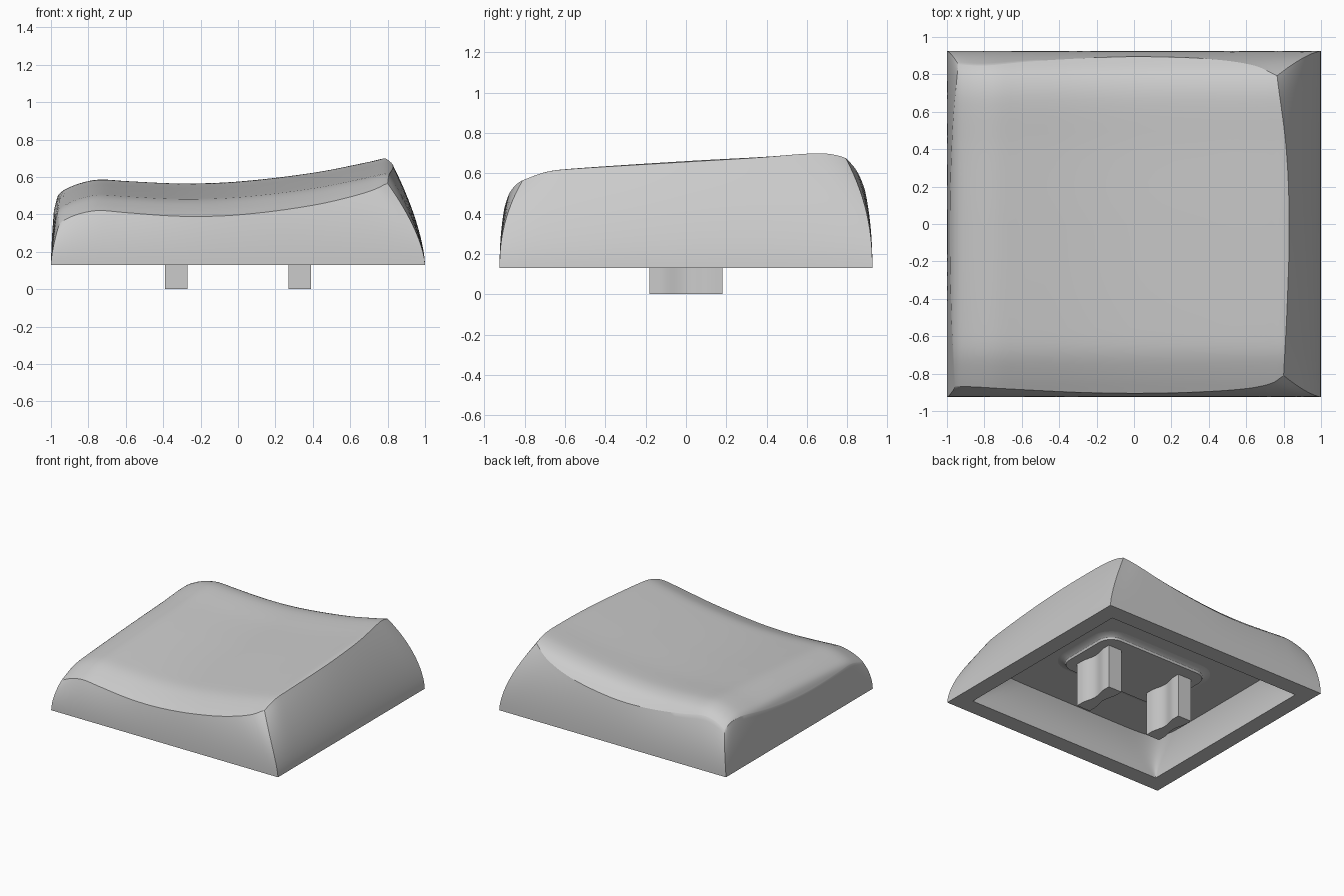
import bpy, bmesh, math

cube = bpy.data.objects.get("Cube")
if cube:
    bpy.data.objects.remove(cube, do_unlink=True)

# Single plastic colour
plastic = bpy.data.materials.new("grey_plastic")
plastic.use_nodes = True
grey = (0.6, 0.6, 0.6, 1)
plastic.diffuse_color = grey
plastic.node_tree.nodes["Principled BSDF"].inputs["Base Color"].default_value = grey

BASE_Z, CEILING_Z, PAD_Z = 0.13, 0.385, 0.35
HALF_X, HALF_Y = 1.0, 0.925
GRID, WALL = 48, 14


def smooth_curve(points):
    """Return a function that runs smoothly through the given points."""
    last = len(points) - 1

    def slope(i):
        a, b = points[max(i - 1, 0)], points[min(i + 1, last)]
        return (b[1] - a[1]) / (b[0] - a[0])

    def value(x):
        x = min(max(x, points[0][0]), points[last][0])
        i = 0
        while i < last - 1 and x > points[i + 1][0]:
            i += 1
        (x0, y0), (x1, y1) = points[i], points[i + 1]
        h = x1 - x0
        t = (x - x0) / h
        s = 1 - t
        return (y0 * s * s * (1 + 2 * t) + y1 * t * t * (3 - 2 * t)
                + h * t * s * (s * slope(i) - t * slope(i + 1)))
    return value


# Dished top: lengthwise profile plus a crosswise drop
profile = smooth_curve([(-.99, .44), (-.96, .505), (-.9, .545), (-.82, .573), (-.74, .586),
                        (-.6, .578), (-.3, .565), (0, .575), (.4, .622), (.7, .68),
                        (.79, .70), (.84, .695)])
drop = smooth_curve([(-.91, -.18), (-.81, -.135), (-.7, -.095), (-.6, -.08), (0, -.04),
                     (.4, -.018), (.66, 0), (.75, -.008), (.82, -.035), (.9, -.105)])
# Outline of the top seen from above
left_rim = smooth_curve([(-1, -.955), (-.6, -.975), (0, -.985), (.6, -.97), (1, -.94)])
right_rim = smooth_curve([(-1, .80), (-.5, .82), (0, .83), (.5, .815), (1, .765)])
front_rim = smooth_curve([(-.96, -.868), (-.85, -.871), (-.7, -.88), (-.3, -.9), (0, -.905),
                          (.3, -.9), (.6, -.88), (.74, -.85), (.8, -.81)])
back_rim = smooth_curve([(-.95, .855), (-.8, .848), (-.55, .87), (-.1, .893), (.2, .892),
                         (.45, .878), (.65, .845), (.77, .79)])


def mix(a, b, k):
    return a + (b - a) * (k + 1) / 2


def finish(name, bm):
    bmesh.ops.recalc_face_normals(bm, faces=bm.faces)
    mesh = bpy.data.meshes.new(name)
    bm.to_mesh(mesh)
    bm.free()
    mesh.materials.append(plastic)
    obj = bpy.data.objects.new(name, mesh)
    bpy.context.collection.objects.link(obj)
    bpy.ops.object.select_all(action="DESELECT")
    obj.select_set(True)
    bpy.context.view_layer.objects.active = obj
    bpy.ops.object.shade_smooth_by_angle(angle=math.radians(30))


def join_rings(bm, a, b):
    for i in range(len(a)):
        j = (i + 1) % len(a)
        bm.faces.new((a[i], a[j], b[j], b[i]))


bm = bmesh.new()

# Dished top surface of the cap
steps = [math.sin(math.pi * (i / GRID - 0.5)) for i in range(GRID + 1)]
grid = {}
for i, u in enumerate(steps):
    for j, v in enumerate(steps):
        x = mix(left_rim(v), right_rim(v), u)
        y = mix(front_rim(x), back_rim(x), v)
        grid[i, j] = bm.verts.new((x, y, profile(x) + drop(y)))
span = range(GRID)
for i in span:
    for j in span:
        bm.faces.new((grid[i, j], grid[i + 1, j], grid[i + 1, j + 1], grid[i, j + 1]))

# Bulging outer walls
border = ([(i, 0) for i in span] + [(GRID, j) for j in span]
          + [(GRID - i, GRID) for i in span] + [(0, GRID - j) for j in span])
square = [(steps[i], steps[j]) for i, j in border]
top_ring = [grid[key] for key in border]
ring = top_ring
for k in range(1, WALL + 1):
    t = 1 - k / WALL
    lower = []
    for (u, v), top in zip(square, top_ring):
        x, y, z = top.co
        bx, by = u * HALF_X, v * HALF_Y
        lower.append(bm.verts.new((bx + (x - bx) * t ** 1.55, by + (y - by) * t ** 2.2,
                                   BASE_Z + (z - BASE_Z) * t)))
    join_rings(bm, ring, lower)
    ring = lower

# Bottom rim, inner walls with rounding corners, and flat ceiling
for k in range(WALL + 1):
    t = k / WALL
    power = 10 / max(t, 0.02)
    lean = t ** 2
    upper = []
    for u, v in square:
        f = (abs(u) ** power + abs(v) ** power) ** (-1 / power) if k else 1
        x = mix(-0.87 + 0.05 * lean, 0.87 - 0.11 * lean, u * f)
        y = (0.79 - 0.09 * lean) * v * f
        upper.append(bm.verts.new((x, y, BASE_Z + (CEILING_Z - BASE_Z) * t)))
    join_rings(bm, ring, upper)
    ring = upper
bm.faces.new(ring)
finish("cap_shell", bm)


# Rounded mounting pad flaring into the ceiling
def pad_ring(bm, grow, z):
    ring = []
    for cx, cy, start in ((1, 1, 0), (-1, 1, 90), (-1, -1, 180), (1, -1, 270)):
        for k in range(9):
            a = math.radians(start + k * 90 / 8)
            ring.append(bm.verts.new((cx * 0.36 + (0.11 + grow) * math.cos(a),
                                      cy * 0.17 + (0.11 + grow) * math.sin(a), z)))
    return ring


bm = bmesh.new()
rings = [pad_ring(bm, *r) for r in ((.06, CEILING_Z), (.025, .378), (.006, .365), (0, PAD_Z))]
for a, b in zip(rings, rings[1:]):
    join_rings(bm, a, b)
bm.faces.new(rings[-1])
finish("mounting_pad", bm)

# Two waisted stems
for name, side in (("left_stem", 1), ("right_stem", -1)):
    bm = bmesh.new()
    edge = []
    for k in range(25):
        y = -0.18 + 0.36 * k / 24
        waist = 0.5 + 0.5 * math.cos(math.pi * min(abs(y) / 0.13, 1))
        edge.append((0.06 - 0.022 * waist, y))
    outline = edge + [(-x, y) for x, y in reversed(edge)]
    low, high = [[bm.verts.new((side * 0.33 + x, y, z)) for x, y in outline]
                 for z in (0, PAD_Z)]
    join_rings(bm, low, high)
    bm.faces.new(low)
    finish(name, bm)
